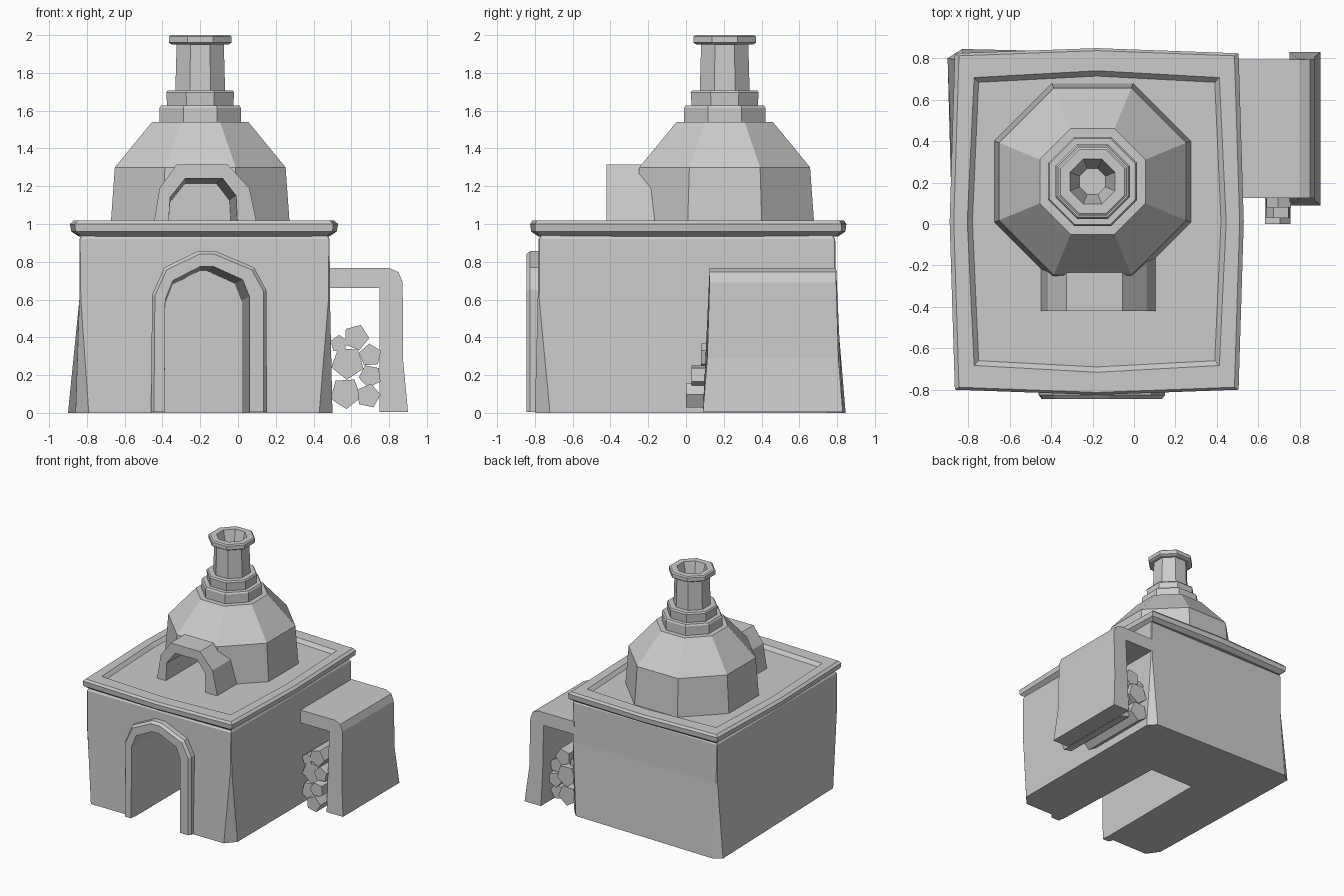
import bpy, bmesh, math

if "Cube" in bpy.data.objects:
    bpy.data.objects.remove(bpy.data.objects["Cube"])


def loft(name, rings):
    """Bridge equal-length closed rings of points and cap both ends."""
    bm = bmesh.new()
    vr = [[bm.verts.new(p) for p in r] for r in rings]
    n = len(vr[0])
    for a, b in zip(vr, vr[1:]):
        for i in range(n):
            j = (i + 1) % n
            bm.faces.new((a[i], a[j], b[j], b[i]))
    bm.faces.new(vr[0])
    bm.faces.new(vr[-1])
    bmesh.ops.recalc_face_normals(bm, faces=bm.faces)
    me = bpy.data.meshes.new(name)
    bm.to_mesh(me)
    bm.free()
    ob = bpy.data.objects.new(name, me)
    bpy.context.collection.objects.link(ob)
    return ob


def at_y(profile, y):
    return [(x, y, z) for x, z in profile]


def octagon(apothem, z, cx=-0.2, cy=0.205):
    r = apothem / math.cos(math.pi / 8)
    return [(cx + r * math.cos(math.pi * (i + .5) / 4),
             cy + r * math.sin(math.pi * (i + .5) / 4), z) for i in range(8)]


def turned(name, profile):
    return loft(name, [octagon(r, z) for r, z in profile])


def chamfered(x0, x1, y0, y1, c, z):
    return [(x0, y0 + c, z), (x0 + c, y0, z), (x1 - c, y0, z), (x1, y0 + c, z),
            (x1, y1 - c, z), (x1 - c, y1, z), (x0 + c, y1, z), (x0, y1 - c, z)]


def bowed(hx, hy, bulge, z, cx=-0.18, cy=0.012):
    """Rectangle whose side midpoints bow outward."""
    pts = [(-hx, -hy), (0, -hy - bulge), (hx, -hy), (hx + bulge, 0),
           (hx, hy), (0, hy + bulge), (-hx, hy), (-hx - bulge, 0)]
    return [(cx + x, cy + y, z) for x, y in pts]


def cut(ob, cutter):
    m = ob.modifiers.new("opening", 'BOOLEAN')
    m.operation, m.solver, m.object = 'DIFFERENCE', 'EXACT', cutter
    cutter.hide_render = True
    cutter.hide_viewport = False
    cutter.display_type = 'WIRE'
    bpy.context.view_layer.objects.active = ob
    bpy.ops.object.modifier_apply(modifier=m.name)


# main block with flared, chamfered foot
foot = [(-.86, -.70, 0), (-.79, -.80, 0), (.43, -.80, 0), (.50, -.72, 0),
        (.50, .75, 0), (.44, .815, 0), (-.83, .845, 0), (-.90, .80, 0)]
body = loft("oven_body", [foot,
                          chamfered(-.84, .487, -.785, .795, .008, .6),
                          chamfered(-.84, .485, -.78, .79, .004, .92),
                          chamfered(-.82, .47, -.76, .77, .004, .95)])

# top slab with raised rim
loft("top_slab", [bowed(.65, .78, .015, .935), bowed(.68, .81, .022, .96),
                  bowed(.685, .812, .025, 1.0), bowed(.665, .80, .025, 1.018),
                  bowed(.592, .695, .033, 1.018), bowed(.57, .672, .03, .99)])

# lower firewood arch: trim and tunnel
outer = [(-.46, .005), (-.455, .625), (-.39, .77), (-.21, .857),
         (-.12, .857), (.085, .77), (.15, .65), (.15, .005)]
bead = [(-.445, .005), (-.44, .62), (-.378, .757), (-.205, .84),
        (-.125, .84), (.073, .757), (.135, .643), (.135, .005)]
inner = [(-.39, -.05), (-.385, .6), (-.345, .70), (-.2, .775),
         (-.13, .775), (.025, .705), (.06, .615), (.06, -.05)]
trim = loft("arch_trim", [at_y(outer, -.77), at_y(outer, -.825), at_y(bead, -.845)])
back = [(x if x < -.15 else x - .04, z - (.02 if z > .5 else 0)) for x, z in inner]
tunnel = loft("arch_cutter", [at_y(inner, -1), at_y(inner, -.845), at_y(back, .24)])
cut(body, tunnel)
cut(trim, tunnel)

# dome, collars and hollow chimney
dome = turned("dome", [(.475, .98), (.452, 1.30), (.255, 1.54)])
turned("dome_collar", [(.215, 1.53), (.215, 1.615), (.207, 1.627),
                       (.175, 1.627), (.18, 1.695), (.172, 1.707)])
turned("chimney", [(.132, 1.70), (.125, 1.95), (.15, 1.95), (.165, 1.96),
                   (.165, 1.992), (.155, 2.0), (.108, 2.0), (.062, 1.82)])

# dome mouth
mouth_out = [(-.45, .98), (-.415, 1.19), (-.325, 1.315),
             (-.055, 1.315), (.06, 1.19), (.105, .98)]
mouth_in = [(-.37, .95), (-.36, 1.14), (-.28, 1.24),
            (-.08, 1.24), (-.01, 1.15), (.0, .95)]
mouth_back = [(x if x < -.2 else x - .035, z - (.025 if z > 1 else 0)) for x, z in mouth_in]
mouth = loft("dome_mouth", [at_y(mouth_out, -.42), at_y(mouth_out, -.1)])
hollow = loft("mouth_cutter", [at_y(mouth_in, -.6), at_y(mouth_in, -.42), at_y(mouth_back, .12)])
cut(dome, hollow)
cut(mouth, hollow)
for c in (tunnel, hollow):
    bpy.data.objects.remove(c)

# side wood store: roof and outer wall in one L profile, foot flared
shed = [(.47, .767), (.80, .767), (.85, .745), (.872, .69), (.873, .29), (.90, .005),
        (.75, .005), (.75, .29), (.75, .66), (.47, .66)]


def shed_end(y, s):
    return [(x, y + s * (.035 if z < .1 else .012 if z < .5 else 0), z) for x, z in shed]


loft("wood_store", [shed_end(.125, -1), shed_end(.795, 1)])

# stacked pentagonal logs: x, z, radius, front y, rotation
logs = [(.535, .365, .048, .14, .3), (.625, .40, .07, .14, 1.2), (.58, .265, .09, .14, .9),
        (.70, .305, .062, .08, .4), (.70, .195, .062, .03, .75), (.57, .105, .085, .135, 1.0),
        (.69, .09, .066, .0, .1)]
for k, (x, z, r, y, a) in enumerate(logs):
    pent = [(x + r * math.cos(a + i * math.tau / 5), max(.012, z + r * math.sin(a + i * math.tau / 5)))
            for i in range(5)]
    loft(f"log_{k + 1}", [at_y(pent, y), at_y(pent, .70 + .02 * (k % 3))])
